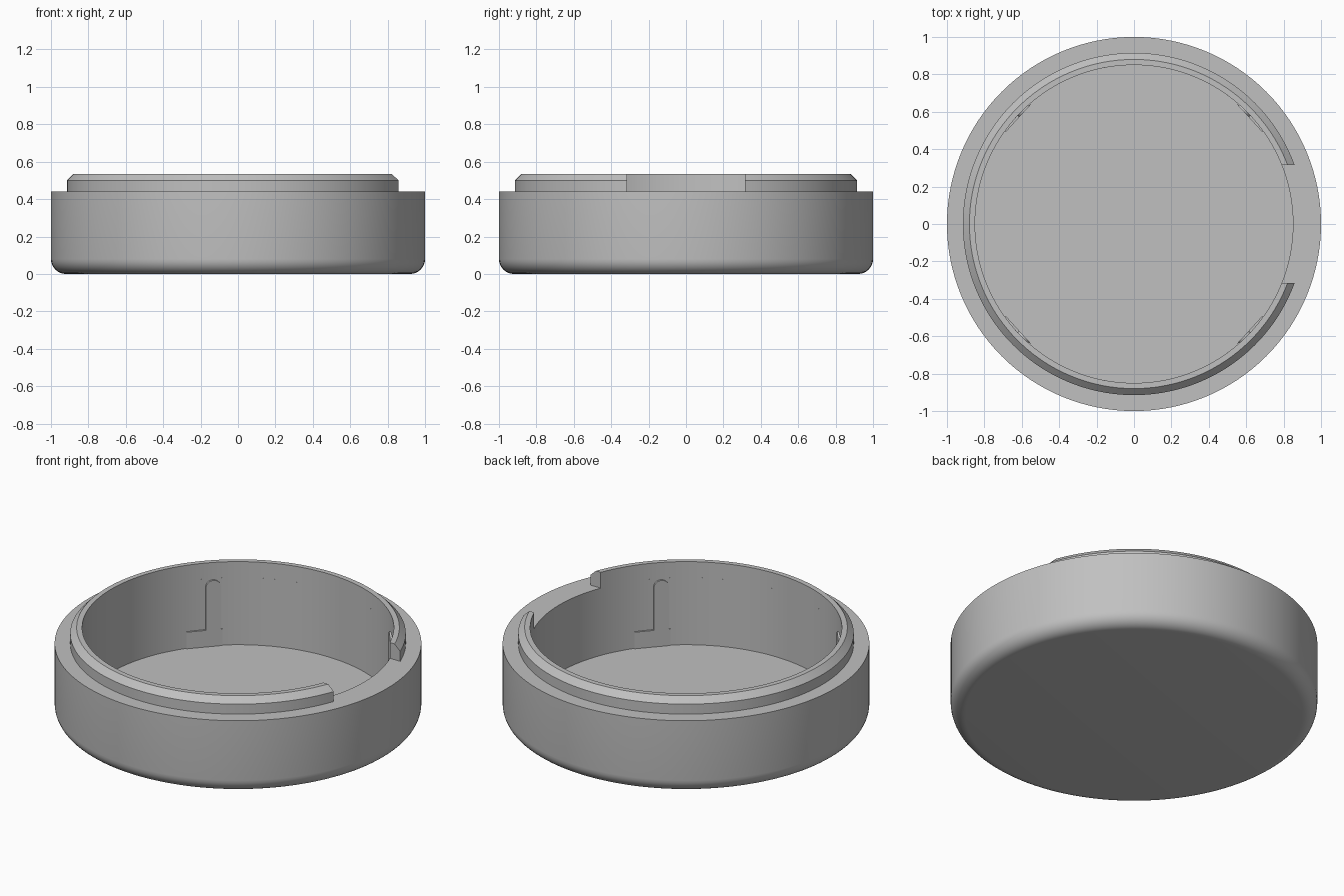
import bpy, bmesh
from math import sin, cos, pi, asin, radians, sqrt

if "Cube" in bpy.data.objects:
    bpy.data.objects.remove(bpy.data.objects["Cube"])

grey = bpy.data.materials.new("plain_grey")
grey.use_nodes = True
colour = (0.53, 0.53, 0.53, 1)
grey.diffuse_color = colour
grey.node_tree.nodes["Principled BSDF"].inputs["Base Color"].default_value = colour

INNER, LEDGE, FLOOR, TOP = 0.85, 0.44, 0.035, 0.535


def finish(name, bm):
    bmesh.ops.remove_doubles(bm, verts=bm.verts, dist=1e-5)
    bmesh.ops.recalc_face_normals(bm, faces=bm.faces)
    mesh = bpy.data.meshes.new(name)
    bm.to_mesh(mesh)
    bm.free()
    mesh.materials.append(grey)
    obj = bpy.data.objects.new(name, mesh)
    bpy.context.collection.objects.link(obj)
    bpy.ops.object.select_all(action="DESELECT")
    obj.select_set(True)
    bpy.context.view_layer.objects.active = obj
    bpy.ops.object.shade_smooth_by_angle(angle=radians(25))
    return obj


def lathe(name, profile, gap=0, steps=128):
    """Revolve a closed (r, z) profile, leaving a straight-sided gap at +x."""
    bm = bmesh.new()
    rings = []
    for i in range(steps + 1):
        ring = []
        for r, z in profile:
            start = asin(gap / r) if gap else 0
            a = start + (2 * pi - 2 * start) * i / steps
            ring.append(bm.verts.new((r * cos(a), r * sin(a), z)))
        rings.append(ring)
    n = len(profile)
    for a, b in zip(rings, rings[1:]):
        for j in range(n):
            k = (j + 1) % n
            if profile[j][0] or profile[k][0]:
                quad = [a[j], b[j], b[k], a[k]]
                if not profile[j][0]:
                    quad.pop(1)
                elif not profile[k][0]:
                    quad.pop(2)
                bm.faces.new(quad)
    if gap:
        bm.faces.new(rings[0])
        bm.faces.new(rings[-1])
    return finish(name, bm)


# Cup body with rounded bottom edge
R = 0.08
fillet = [(1 - R + R * sin(t * pi / 16), R - R * cos(t * pi / 16)) for t in range(9)]
lathe("cup_body", [(0, 0)] + fillet + [(1, LEDGE), (INNER, LEDGE), (INNER, FLOOR), (0, FLOOR)])

# Raised lip with chamfered outer edge, open on one side
lathe("raised_lip", [(INNER, LEDGE), (0.915, LEDGE), (0.915, 0.5), (0.88, TOP), (INNER, TOP)], gap=0.316)


def wall_plate(name, outline, sx, sy):
    """Thin flat plate across the inner wall, on a diagonal of the cup."""
    bm = bmesh.new()
    a = radians(42.4)
    layers = []
    for d in (0.838, 0.865):
        layers.append([bm.verts.new((sx * (d * cos(a) - u * sin(a)),
                                     sy * (d * sin(a) + u * cos(a)), z)) for u, z in outline])
    n = len(outline)
    for layer in layers:
        bm.faces.new(layer)
    for j in range(n):
        k = (j + 1) % n
        bm.faces.new([layers[0][j], layers[0][k], layers[1][k], layers[1][j]])
    finish(name, bm)


# Foot blocks and round-topped strips on the inner wall
foot = [(-0.1, FLOOR), (0.1, FLOOR), (0.1, 0.135), (-0.1, 0.135)]
w, mid, top = 0.042, 0.05, 0.39
strip = [(mid - w, 0.135), (mid + w, 0.135)]
strip += [(mid + w * cos(t * pi / 10), top + w * sin(t * pi / 10)) for t in range(11)]
for sx, side in ((1, "left"), (-1, "right")):
    for sy, end in ((1, "back"), (-1, "front")):
        wall_plate(f"wall_foot_{end}_{side}", foot, sx, sy)
        wall_plate(f"wall_strip_{end}_{side}", strip, sx, sy)
